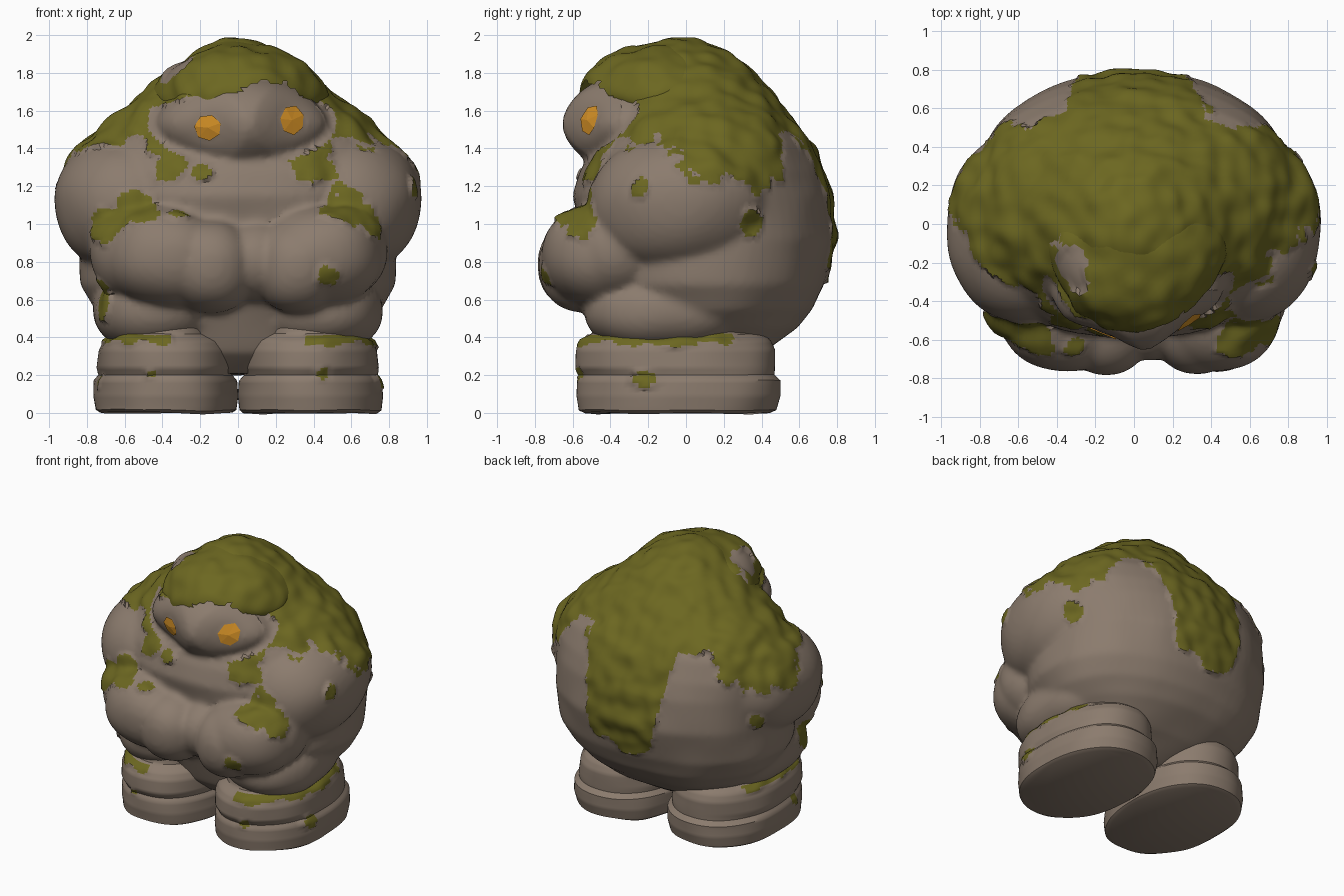
import bpy, bmesh, math
from mathutils import Vector, Euler, noise
from mathutils.bvhtree import BVHTree

if "Cube" in bpy.data.objects:
    bpy.data.objects.remove(bpy.data.objects["Cube"])


def material(name, rgb):
    m = bpy.data.materials.new(name)
    m.diffuse_color = (*rgb, 1)
    m.use_nodes = True
    m.node_tree.nodes["Principled BSDF"].inputs["Base Color"].default_value = m.diffuse_color
    return m


STONE = material("stone", (0.26, 0.20, 0.155))
MOSS = material("moss", (0.15, 0.136, 0.015))
AMBER = material("amber", (0.68, 0.29, 0.02))


def wobble(p, scale, amount):
    return noise.noise(Vector(p) * scale) * amount


def ragged(p, amount):
    return wobble(p, 6, amount) + wobble(p, 17, amount * 0.6)


def lerp_table(table, t):
    """Interpolate rows of (key, values...) at t."""
    for a, b in zip(table, table[1:]):
        if t <= b[0]:
            f = max(0, (t - a[0]) / (b[0] - a[0]))
            return [u + (v - u) * f for u, v in zip(a[1:], b[1:])]
    return table[-1][1:]


def in_patch(p, patches):
    return any((p - Vector(c)).length < r + ragged(p, r * 0.5) for c, r in patches)


def make_object(bm, name, mats):
    me = bpy.data.meshes.new(name)
    bm.to_mesh(me)
    bm.free()
    for m in mats:
        me.materials.append(m)
    ob = bpy.data.objects.new(name, me)
    bpy.context.collection.objects.link(ob)
    return ob


def finish(bm, name, mossy, lump=0.02, thick=0.008):
    """Roughen, colour and raise the moss, then make the object."""
    bmesh.ops.recalc_face_normals(bm, faces=bm.faces[:])
    bm.normal_update()
    for v in bm.verts:
        v.co += v.normal * wobble(v.co, 3.5, lump)
    raised = set()
    for f in bm.faces:
        f.smooth = True
        if mossy(f.calc_center_median()):
            f.material_index = 1
            raised.update(f.verts)
    bm.normal_update()
    for v in raised:
        v.co += v.normal * (thick + wobble(v.co, 9, 0.022))
    ob = make_object(bm, name, (STONE, MOSS))
    bpy.context.view_layer.objects.active = ob
    ob.select_set(True)
    bpy.ops.object.shade_smooth_by_angle(angle=math.radians(40))
    ob.select_set(False)
    return ob


def blob(bm, loc, radii, rot=(0, 0, 0), box=2.0, sub=4):
    """Ellipsoid, boxier as box grows above 2."""
    turn = Euler(rot).to_matrix()
    for v in bmesh.ops.create_icosphere(bm, subdivisions=sub, radius=1)["verts"]:
        n = sum(abs(c) ** box for c in v.co) ** (1 / box)
        v.co = turn @ Vector(c / n * r for c, r in zip(v.co, radii)) + Vector(loc)


def loft(bm, rows, cx=0, box=2.2, seg=72, step=0.035):
    """Stack of rounded rings from rows of (z, half width, front y, back y)."""
    zs = []
    for a, b in zip(rows, rows[1:]):
        n = max(1, round((b[0] - a[0]) / step))
        zs += [a[0] + (b[0] - a[0]) * i / n for i in range(n)]
    zs.append(rows[-1][0])
    rings = []
    for z in zs:
        w, y0, y1 = lerp_table(rows, z)
        ring = []
        for i in range(seg):
            c, s = math.cos(math.tau * i / seg), math.sin(math.tau * i / seg)
            n = (abs(c) ** box + abs(s) ** box) ** (1 / box)
            ring.append(bm.verts.new((cx + w * c / n, (y0 + y1) / 2 + (y1 - y0) / 2 * s / n, z)))
        rings.append(ring)
    for r, q in zip(rings, rings[1:]):
        for i in range(seg):
            j = (i + 1) % seg
            bm.faces.new((r[i], r[j], q[j], q[i]))
    bm.faces.new(rings[0][::-1])
    bm.faces.new(rings[-1])


# Body lumps: humped torso, head, clasped hands, shoulders, forearms and thighs
BODY = [(0.2, 0.25, -0.25, 0.2), (0.32, 0.52, -0.38, 0.42), (0.45, 0.67, -0.43, 0.59),
        (0.55, 0.76, -0.47, 0.67), (0.68, 0.83, -0.53, 0.73), (0.92, 0.84, -0.56, 0.79),
        (1.15, 0.86, -0.6, 0.765), (1.28, 0.87, -0.56, 0.72), (1.42, 0.81, -0.48, 0.66),
        (1.55, 0.69, -0.42, 0.57), (1.67, 0.52, -0.4, 0.47), (1.8, 0.38, -0.36, 0.35),
        (1.9, 0.24, -0.28, 0.23), (1.97, 0.08, -0.13, 0.08)]
HEAD, HEAD_SIZE = Vector((0.02, -0.3, 1.53)), (0.46, 0.36, 0.265)
bm = bmesh.new()
loft(bm, BODY)
blob(bm, HEAD, HEAD_SIZE, box=1.8)
blob(bm, (0.09, -0.46, 0.81), (0.22, 0.25, 0.22))
for s in (1, -1):
    blob(bm, (s * 0.575, -0.02, 1.12), (0.4, 0.5, 0.37), (0.12, s * 0.1, 0), 2.1)
    blob(bm, (s * 0.53, -0.36, 0.87), (0.25, 0.27, 0.26), (0, 0, s * 0.45), 2.2)
    blob(bm, (s * 0.4 + 0.03, -0.45, 0.83), (0.33, 0.31, 0.27), (0, -s * 0.15, s * 0.22), 2.25)
    blob(bm, (s * 0.23 + 0.09, -0.51, 0.78), (0.23, 0.275, 0.255), (0, 0, 0), 2.2)
    blob(bm, (s * 0.43, -0.1, 0.54), (0.34, 0.44, 0.23), (0, 0, 0), 2.2)
bmesh.ops.recalc_face_normals(bm, faces=bm.faces[:])
lumps = make_object(bm, "lumps", ())

# Fuse the lumps into one skin
fuse = lumps.modifiers.new("fuse", 'REMESH')
fuse.mode, fuse.voxel_size = 'VOXEL', 0.021
soften = lumps.modifiers.new("soften", 'SMOOTH')
soften.factor, soften.iterations = 0.5, 5
skin = bmesh.new()
skin.from_object(lumps, bpy.context.evaluated_depsgraph_get())
bpy.data.objects.remove(lumps)

# Shallow eye hollows
EYES = (("left_eye", -0.16, 1.51, 0.072, 0.07), ("right_eye", 0.287, 1.55, 0.064, 0.08))
for v in skin.verts:
    push = 0
    for _, x, z, _, _ in EYES:
        t = 1 - math.hypot(v.co.x - x, v.co.z - z) / 0.2
        if v.co.y < -0.36 and t > 0:
            push = max(push, 0.05 * min(1, t * 1.5))
    v.co.y += push

# Moss hangs over the shoulders and down the spine, but leaves the face bare
SPINE = [(0, 0.72), (0.24, 0.8), (0.36, 1.46), (0.52, 1.47), (0.68, 1.28), (1, 1.2)]
SHOULDER = [(-0.6, 1.42), (-0.15, 1.42), (0.12, 1.2), (0.4, 1.19), (0.52, 1.4)]
RIM = [(-0.5, 1.56), (-0.3, 1.61), (-0.1, 1.69), (0.1, 1.73), (0.3, 1.71), (0.5, 1.55)]
SPOTS = [((-0.74, -0.36, 0.62), 0.11), ((0.8, 0.33, 1.0), 0.07), ((-0.8, 0.33, 1.0), 0.06),
         ((-0.2, -0.57, 1.29), 0.05), ((0.4, -0.48, 1.32), 0.11), ((-0.36, -0.5, 1.3), 0.08),
         ((0.46, -0.72, 0.73), 0.06), ((0.93, -0.24, 1.19), 0.055), ((-0.3, -0.64, 1.06), 0.05)]
for s in (1, -1):
    SPOTS += [((s * 0.56, -0.58, 1.07), 0.13), ((s * 0.67, -0.53, 1.0), 0.1)]


def skin_moss(p):
    q = [(a - b) / r for a, b, r in zip(p, HEAD, HEAD_SIZE)]
    if Vector(q).length < 1.08 and p.y < -0.22 + ragged(p, 0.06):
        return p.z > lerp_table(RIM, p.x)[0] + 0.04
    if p.y > 0.45:
        low = lerp_table(SPINE, abs(p.x))[0]
    else:
        low = lerp_table(SHOULDER, p.y)[0] if abs(p.x) > 0.4 else 1.38
    return p.z > low + ragged(p, 0.09) or in_patch(p, SPOTS)


body = finish(skin, "body", skin_moss, 0.012)

# Legs with two stone bands and a moss trim
LEG = [(0, 0.355, -0.53, 0.45), (0.015, 0.375, -0.565, 0.48), (0.09, 0.385, -0.575, 0.5),
       (0.17, 0.38, -0.57, 0.5), (0.2, 0.355, -0.555, 0.465), (0.24, 0.365, -0.58, 0.465),
       (0.33, 0.355, -0.58, 0.465), (0.38, 0.335, -0.555, 0.445), (0.42, 0.28, -0.5, 0.4),
       (0.6, 0.3, -0.45, 0.4)]
for s, side in ((1, "right"), (-1, "left")):
    leg_spots = [((s * 0.75, -0.22, 0.18), 0.045), ((s * 0.45, -0.56, 0.21), 0.03)]
    bm = bmesh.new()
    loft(bm, LEG, s * 0.383, 2.2, 110, 0.013)
    finish(bm, side + "_leg",
           lambda p: (0.365 + ragged(p, 0.04) < p.z < 0.41 and abs(p.x) > 0.36
                      and p.y < 0.25) or in_patch(p, leg_spots), 0.014, 0.005)

# Moss hood: open underneath, ragged rim, bare spots
hood = bmesh.new()
blob(hood, (0.01, -0.12, 1.68), (0.47, 0.43, 0.28), (0, 0, 0), 1.75, 5)
low = []
for f in hood.faces:
    c = f.calc_center_median()
    if c.z < lerp_table(RIM, c.x)[0] + ragged(c, 0.05):
        low.append(f)
bmesh.ops.delete(hood, geom=low, context='FACES')
bare = [((-0.26, -0.3, 1.81), 0.07), ((-0.31, -0.19, 1.82), 0.09), ((-0.41, -0.03, 1.75), 0.07)]
finish(hood, "moss_hood", lambda p: not in_patch(p, bare), 0.03, 0.01)

# Eyes: thin plates laid in the hollows
face = BVHTree.FromPolygons([v.co for v in body.data.vertices],
                            [p.vertices for p in body.data.polygons])
for name, x, z, rx, rz in EYES:
    bm = bmesh.new()

    def on_face(px, pz):
        hit = face.ray_cast(Vector((px, -2, pz)), Vector((0, 1, 0)))
        return bm.verts.new(hit[0] - Vector((0, 0.009, 0)))

    mid = on_face(x, z)
    ring = [on_face(x + rx * math.cos(math.tau * (i + 0.4) / 7),
                    z + rz * math.sin(math.tau * (i + 0.4) / 7)) for i in range(7)]
    for i in range(7):
        bm.faces.new((mid, ring[i], ring[(i + 1) % 7]))
    make_object(bm, name, (AMBER,))
